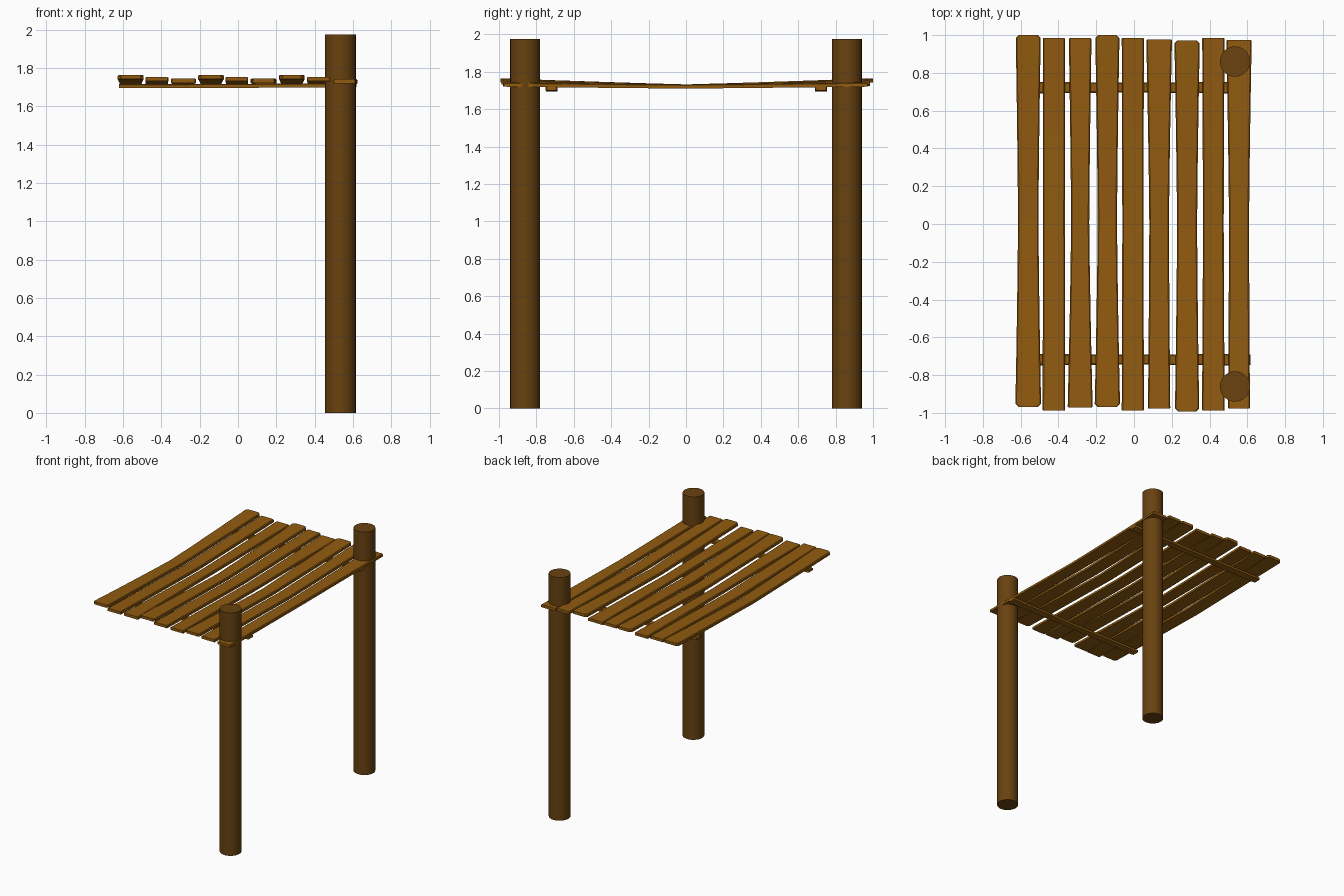
import bpy, bmesh, math

if "Cube" in bpy.data.objects:
    bpy.data.objects.remove(bpy.data.objects["Cube"])


def material(name, col):
    m = bpy.data.materials.new(name)
    m.diffuse_color = (*col, 1)
    m.use_nodes = True
    m.node_tree.nodes["Principled BSDF"].inputs["Base Color"].default_value = m.diffuse_color
    return m


PLANK = material("orange brown wood", (0.285, 0.105, 0.005))
POST = material("dark brown wood", (0.138, 0.054, 0.005))


def finish(name, bm, mat):
    bmesh.ops.recalc_face_normals(bm, faces=bm.faces)
    me = bpy.data.meshes.new(name)
    bm.to_mesh(me)
    bm.free()
    me.materials.append(mat)
    ob = bpy.data.objects.new(name, me)
    bpy.context.collection.objects.link(ob)
    return ob


def loft(name, stations, thick, mat, along_x=False):
    """Board from stations (position, side low, side high, z centre)."""
    bm = bmesh.new()
    rings = []
    h = thick / 2
    for p, a, b, z in stations:
        ring = []
        for s, dz in ((a, -h), (b, -h), (b, h * 0.6), (b - 0.006, h), (a + 0.006, h), (a, h * 0.6)):
            co = (p, s, z + dz) if along_x else (s, p, z + dz)
            ring.append(bm.verts.new(co))
        rings.append(ring)
    for r, q in zip(rings, rings[1:]):
        for i in range(6):
            j = (i + 1) % 6
            bm.faces.new((r[i], r[j], q[j], q[i]))
    bm.faces.new(rings[0])
    bm.faces.new(rings[-1])
    return finish(name, bm, mat)


# Planks: centre x, front y, back y, half widths (front, middle, back), end height, chamfer
planks = [
    (-0.560, -0.968, 1.000, 0.068, 0.054, 0.066, 1.753, 0.016),
    (-0.424, -0.987, 0.984, 0.060, 0.058, 0.059, 1.743, 0.003),
    (-0.285, -0.972, 0.985, 0.066, 0.048, 0.060, 1.734, 0.006),
    (-0.141, -0.968, 1.000, 0.067, 0.051, 0.064, 1.753, 0.016),
    (-0.006, -0.987, 0.984, 0.059, 0.056, 0.059, 1.743, 0.003),
    (0.133, -0.978, 0.976, 0.059, 0.052, 0.068, 1.734, 0.004),
    (0.281, -0.992, 0.972, 0.064, 0.053, 0.067, 1.753, 0.016),
    (0.420, -0.987, 0.984, 0.060, 0.055, 0.059, 1.743, 0.003),
    (0.556, -0.978, 0.974, 0.058, 0.053, 0.067, 1.731, 0.004),
]
for n, (x, y0, y1, w0, wm, w1, ze, ch) in enumerate(planks, 1):
    st = []
    for i in range(9):
        t = i / 4 - 1
        y = y0 + (y1 - y0) * i / 8
        w = wm + ((w0 if t < 0 else w1) - wm) * abs(t) ** 1.3
        z = 1.721 + (ze - 1.721) * abs(t) ** 1.1
        if i in (0, 8):
            # full width just short of the tip, then a clipped corner
            inner = (y + (ch if i == 0 else -ch), x - w, x + w, z)
            tip = (y, x - w + ch, x + w - ch, z)
            st += [tip, inner] if i == 0 else [inner, tip]
        else:
            st.append((y, x - w, x + w, z))
    loft(f"plank_{n}", st, 0.022, PLANK)

# Cross rails under the planks
for name, y in (("front_rail", -0.718), ("back_rail", 0.722)):
    st = [(-0.620, y - 0.026, y + 0.026, 1.706), (-0.605, y - 0.031, y + 0.031, 1.706),
          (0.0, y - 0.026, y + 0.026, 1.707),
          (0.605, y - 0.032, y + 0.032, 1.711), (0.618, y - 0.026, y + 0.026, 1.711)]
    loft(name, st, 0.021, PLANK, True)

# Round posts
for name, y in (("front_post", -0.86), ("back_post", 0.86)):
    bpy.ops.mesh.primitive_cylinder_add(vertices=32, radius=0.08, depth=1.975,
                                        location=(0.535, y, 0.9875))
    ob = bpy.context.object
    ob.name = name
    ob.data.materials.append(POST)
    bpy.ops.object.shade_smooth_by_angle(angle=math.radians(40))
